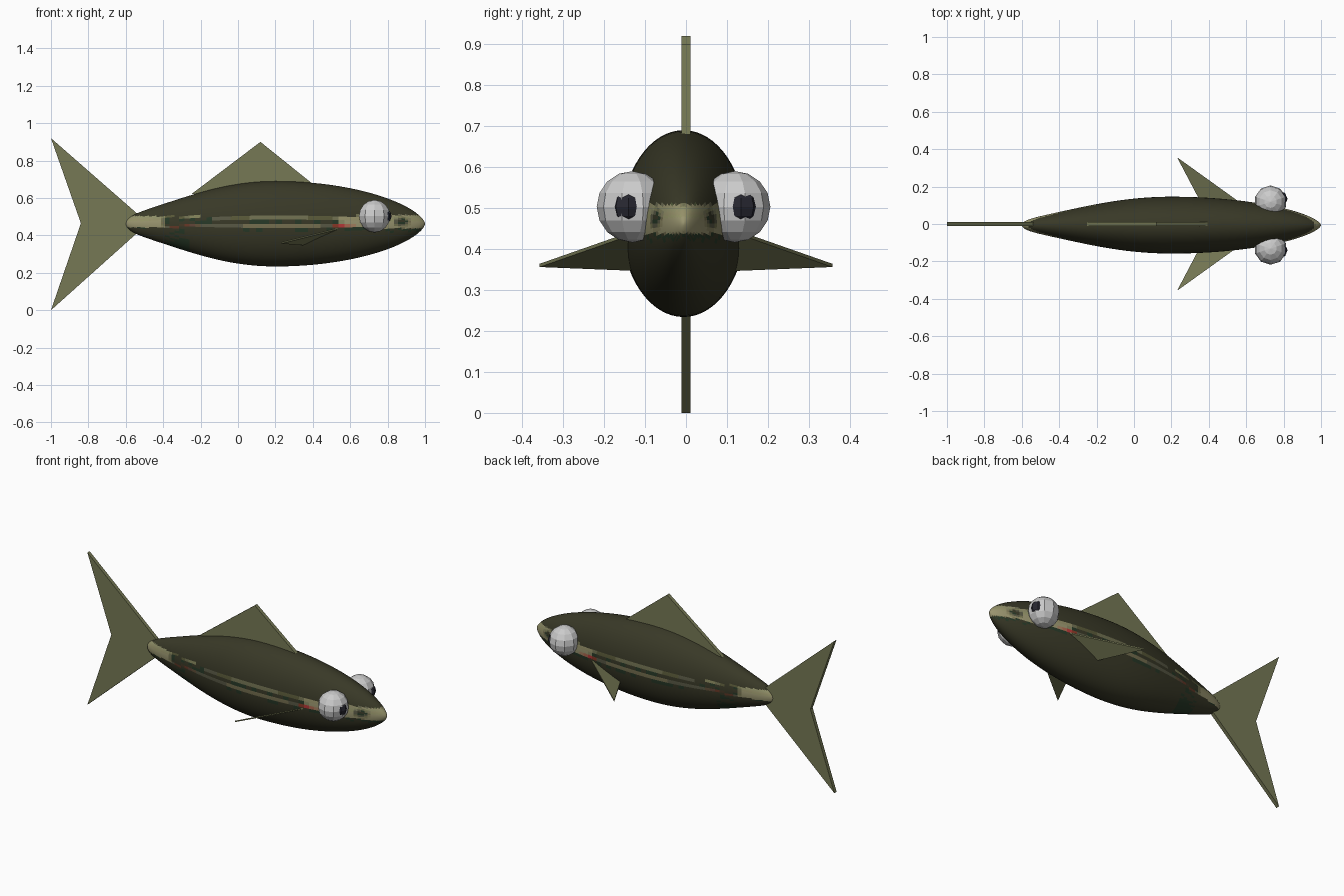
import bpy, bmesh, math
from mathutils import Vector

if "Cube" in bpy.data.objects:
    bpy.data.objects.remove(bpy.data.objects["Cube"])

mats = {}


def paint(rgb):
    key = tuple(round(c, 2) for c in rgb)
    if key not in mats:
        m = bpy.data.materials.new("paint_%d" % len(mats))
        m.diffuse_color = (*key, 1)
        m.use_nodes = True
        m.node_tree.nodes["Principled BSDF"].inputs["Base Color"].default_value = m.diffuse_color
        mats[key] = m
    return mats[key]


def finish(bm, name, mat=None):
    bmesh.ops.recalc_face_normals(bm, faces=bm.faces)
    me = bpy.data.meshes.new(name)
    bm.to_mesh(me)
    bm.free()
    ob = bpy.data.objects.new(name, me)
    bpy.context.collection.objects.link(ob)
    if mat:
        me.materials.append(mat)
    return ob


def slab(name, pts, offset, mat):
    """Flat outline thickened symmetrically along the offset vector."""
    bm = bmesh.new()
    off = Vector(offset)
    face = bm.faces.new([bm.verts.new(Vector(p) - off) for p in pts])
    ext = bmesh.ops.extrude_face_region(bm, geom=[face], use_keep_orig=True)
    moved = [v for v in ext["geom"] if isinstance(v, bmesh.types.BMVert)]
    bmesh.ops.translate(bm, verts=moved, vec=off * 2)
    return finish(bm, name, mat)


def ball(name, center, radius, seg, rings, mat=None):
    bm = bmesh.new()
    bmesh.ops.create_uvsphere(bm, u_segments=seg, v_segments=rings, radius=radius)
    bmesh.ops.translate(bm, verts=bm.verts, vec=center)
    return finish(bm, name, mat)


# Body: spindle with a blunt nose and a sharper tail
ZC, YC, HALF, WIDE = 0.462, -0.006, 0.228, 0.152
RINGS, SEG = 72, 64


def half_height(u):
    p = 0.63 if u > 0 else 1.09 - 0.5 * u ** 4
    return HALF * (1 - u * u) ** p


def lerp(a, b, t):
    t = max(0.0, min(1.0, t))
    return tuple(i + (j - i) * t for i, j in zip(a, b))


BACK, SIDE, BELLY = (0.13, 0.16, 0.06), (0.33, 0.31, 0.16), (0.30, 0.25, 0.15)
DARK, RED = (0.03, 0.035, 0.02), (0.48, 0.05, 0.03)


def skin(x, z):
    """Countershaded skin with a dark stripe and two red flashes."""
    d = z - ZC
    col = lerp(SIDE, BACK, d / 0.15) if d > 0 else lerp(SIDE, BELLY, -d / 0.1)
    for x0, x1, zc in ((-0.37, -0.10, 0.435), (0.50, 0.74, 0.43)):
        t = (x - x0) / (x1 - x0)
        if 0 < t < 1:
            k = 1 - abs(z - (zc + 0.02 - 0.04 * t)) / 0.028
            col = lerp(col, RED, round(2 * k * min(1, 4 * (1 - t)) * 3) / 3)
    for x0, x1, w in ((-0.38, 0.56, 0.034), (-0.42, -0.27, 0.055), (0.82, 0.93, 0.03)):
        ends = min((x - x0) / 0.05, (x1 - x) / 0.05, 1)
        k = 1.7 * (1 - abs(z - 0.473) / w) * ends
        col = lerp(col, DARK, round(max(0, k) * 4) / 4)
    return tuple(round(c / 0.02) * 0.02 for c in col)


bm = bmesh.new()
loops = []
for i in range(1, RINGS):
    u = -math.cos(math.pi * i / RINGS)
    h = half_height(u)
    loops.append([bm.verts.new((0.2 + 0.8 * u,
                                YC + h * WIDE / HALF * math.cos(a),
                                ZC + h * math.sin(a)))
                  for a in (math.tau * j / SEG for j in range(SEG))])
for a, b in zip(loops, loops[1:]):
    for j in range(SEG):
        k = (j + 1) % SEG
        bm.faces.new((a[j], a[k], b[k], b[j]))
for loop, x in ((loops[0], -0.6), (loops[-1], 1.0)):
    tip = bm.verts.new((x, YC, ZC))
    for j in range(SEG):
        bm.faces.new((loop[j], loop[(j + 1) % SEG], tip))
body = finish(bm, "body")
slots = {}
for f in body.data.polygons:
    f.use_smooth = True
    m = paint(skin(f.center.x, f.center.z))
    if m.name not in slots:
        slots[m.name] = len(slots)
        body.data.materials.append(m)
    f.material_index = slots[m.name]

# Tail and dorsal fins
olive = paint((0.18, 0.19, 0.09))
tail = [(-1, 0.92), (-0.52, 0.5), (-0.52, 0.43), (-1, 0), (-0.84, 0.465)]
dorsal = [(-0.25, 0.62), (0.12, 0.9), (0.40, 0.675)]
slab("tail_fin", [(x, 0, z) for x, z in tail], (0, 0.011, 0), olive)
slab("dorsal_fin", [(x, 0, z) for x, z in dorsal], (0, 0.011, 0), olive)

# Paired pectoral fins, eyes and pupils
black = paint((0.02, 0.02, 0.03))
for side, s in (("left", 1), ("right", -1)):
    pts = [(0.23, s * 0.357, 0.36), (0.56, s * 0.12, 0.443), (0.36, s * 0.11, 0.35)]
    slab(side + "_pectoral_fin", pts, (0, 0, 0.004), olive)
    ball(side + "_eye", (0.73, s * 0.125 - 0.006, 0.503), 0.087, 10, 8)
    ball(side + "_pupil", (0.777, s * 0.137 - 0.003, 0.503), 0.044, 8, 6, black)
